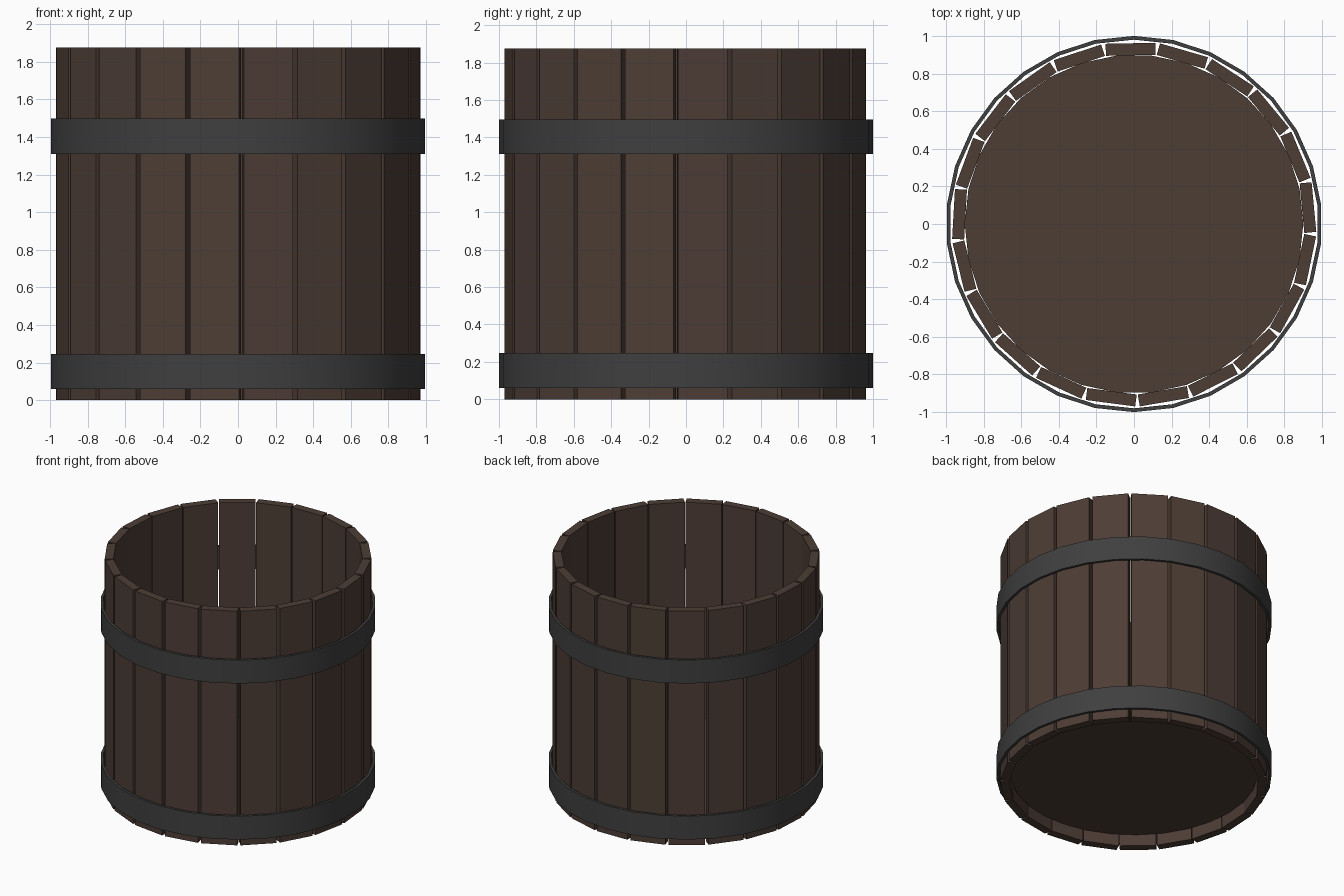
import bpy, bmesh
from math import sin, cos, radians, pi
from mathutils import Matrix

if "Cube" in bpy.data.objects:
    bpy.data.objects.remove(bpy.data.objects["Cube"])

def material(name, rgb):
    m = bpy.data.materials.new(name)
    m.diffuse_color = (*rgb, 1)
    m.use_nodes = True
    m.node_tree.nodes["Principled BSDF"].inputs["Base Color"].default_value = m.diffuse_color
    return m

wood = material("dark_wood", (0.075, 0.047, 0.036))
iron = material("dark_iron", (0.05, 0.05, 0.05))

def add_object(name, bm, mat):
    bmesh.ops.recalc_face_normals(bm, faces=bm.faces[:])
    me = bpy.data.meshes.new(name)
    bm.to_mesh(me)
    bm.free()
    me.materials.append(mat)
    ob = bpy.data.objects.new(name, me)
    bpy.context.collection.objects.link(ob)
    return ob

# Staves: a ring of straight planks with wedge gaps between them
STAVES, HEIGHT, R_IN, R_OUT, WIDTH = 21, 1.875, 0.897, 0.961, 0.265
for i in range(STAVES):
    angle = radians(5.38) + 2 * pi * i / STAVES
    bm = bmesh.new()
    place = (Matrix.Rotation(angle, 4, 'Z')
             @ Matrix.Translation(((R_IN + R_OUT) / 2, 0, HEIGHT / 2))
             @ Matrix.Diagonal((R_OUT - R_IN, WIDTH, HEIGHT, 1)))
    bmesh.ops.create_cube(bm, size=1, matrix=place)
    add_object(f"stave_{i + 1:02d}", bm, wood)

# Hoops: flat 30-sided bands, open to the staves
def hoop(name, z0, z1, r_out=1.0, r_in=0.98, sides=30):
    bm = bmesh.new()
    profile = [(r_out, z0), (r_out, z1), (r_in, z1), (r_in, z0)]
    rings = []
    for i in range(sides):
        a = pi / 2 + 2 * pi * i / sides
        rings.append([bm.verts.new((r * cos(a), r * sin(a), z)) for r, z in profile])
    for i in range(sides):
        a, b = rings[i], rings[(i + 1) % sides]
        for k in range(4):
            n = (k + 1) % 4
            bm.faces.new((a[k], b[k], b[n], a[n]))
    ob = add_object(name, bm, iron)
    bpy.context.view_layer.objects.active = ob
    ob.select_set(True)
    bpy.ops.object.shade_smooth_by_angle(angle=radians(30))
    ob.select_set(False)

hoop("lower_hoop", 0.06, 0.247)
hoop("upper_hoop", 1.31, 1.497)

# Bottom board, recessed above the stave ends
bm = bmesh.new()
bmesh.ops.create_cone(bm, cap_ends=True, segments=30, radius1=0.9, radius2=0.9, depth=0.06,
                      matrix=Matrix.Translation((0, 0, 0.12)) @ Matrix.Rotation(pi / 2, 4, 'Z'))
add_object("bottom_board", bm, wood)
